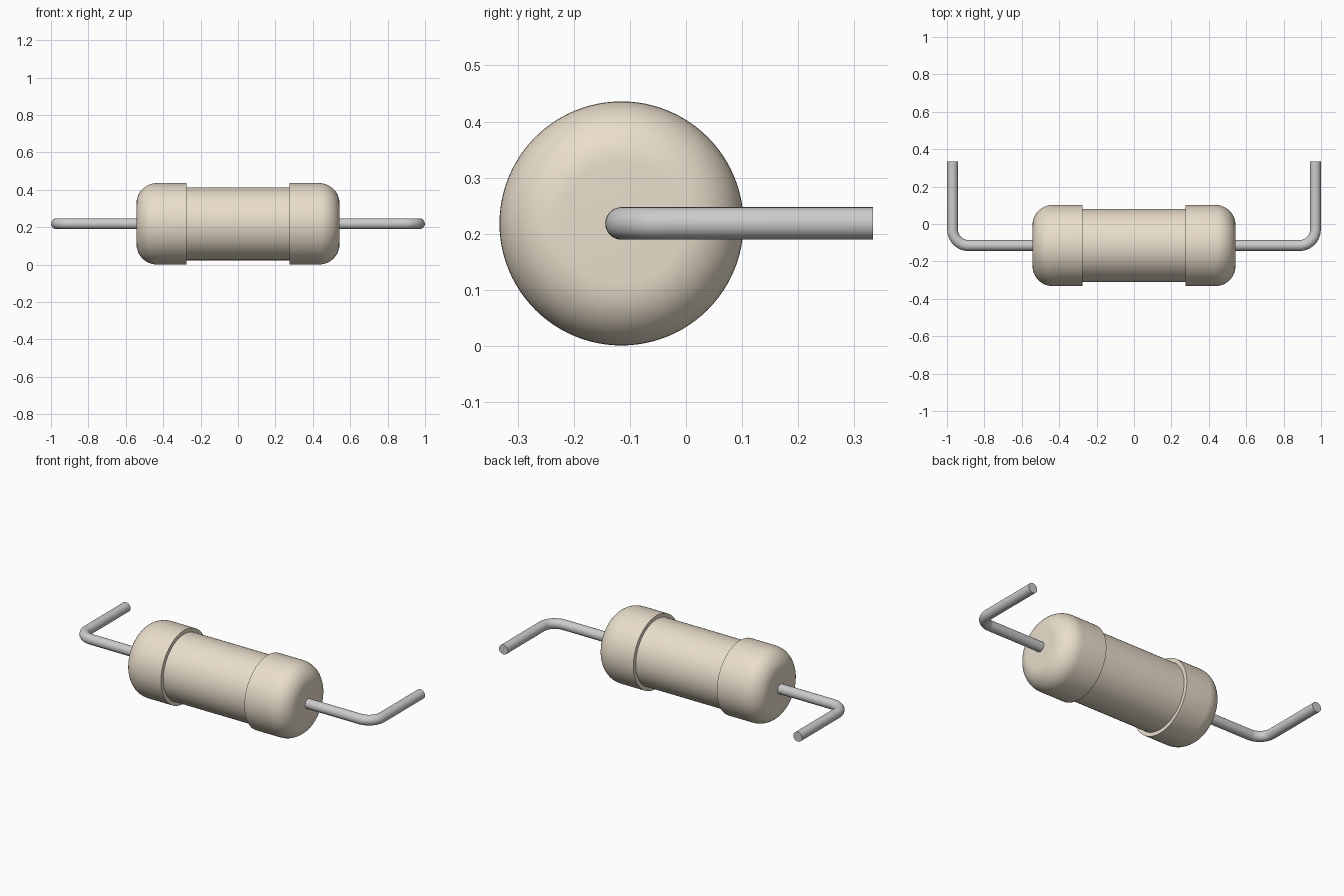
import bpy, bmesh
from math import sin, cos, pi, radians
from mathutils import Vector

if "Cube" in bpy.data.objects:
    bpy.data.objects.remove(bpy.data.objects["Cube"])

AXIS_Y, AXIS_Z = -0.115, 0.2185


def tube(name, stations, sides):
    """Skin round rings; each station is (x, y, heading angle, radius)."""
    bm = bmesh.new()
    rings = []
    for x, y, a, r in stations:
        side = Vector((-sin(a), cos(a), 0))
        ring = []
        for i in range(sides):
            t = 2 * pi * i / sides
            ring.append(bm.verts.new(Vector((x, y, AXIS_Z)) + side * r * cos(t)
                                     + Vector((0, 0, r * sin(t)))))
        rings.append(ring)
    for p, q in zip(rings, rings[1:]):
        for i in range(sides):
            j = (i + 1) % sides
            bm.faces.new((p[i], p[j], q[j], q[i]))
    bm.faces.new(rings[0])
    bm.faces.new(rings[-1])
    bmesh.ops.recalc_face_normals(bm, faces=bm.faces)
    mesh = bpy.data.meshes.new(name)
    bm.to_mesh(mesh)
    bm.free()
    obj = bpy.data.objects.new(name, mesh)
    bpy.context.collection.objects.link(obj)
    bpy.ops.object.select_all(action='DESELECT')
    obj.select_set(True)
    bpy.context.view_layer.objects.active = obj
    bpy.ops.object.shade_smooth_by_angle(angle=radians(30))
    return obj


def material(name, color):
    mat = bpy.data.materials.new(name)
    mat.diffuse_color = color
    mat.use_nodes = True
    mat.node_tree.nodes["Principled BSDF"].inputs["Base Color"].default_value = mat.diffuse_color
    return mat


# Ceramic body: rounded end caps with a slimmer waist between them
R, FILLET, HALF = 0.2175, 0.109, 0.543
half = [(0.275, 0.195), (0.275, R)]
for k in range(13):
    t = pi / 2 * k / 12
    half.append((HALF - FILLET + FILLET * sin(t), R - FILLET + FILLET * cos(t)))
profile = [(-x, r) for x, r in reversed(half)] + half
body = tube("resistor_body", [(x, AXIS_Y, 0, r) for x, r in profile], 96)
body.data.materials.append(material("tan_ceramic", (0.82, 0.73, 0.60, 1)))

# Wire leads: straight out of the cap, bent back towards +y, mirrored
WIRE, BEND, OUT = 0.029, 0.085, 0.97
path = [(0.52, AXIS_Y, 0, WIRE)]
for k in range(13):
    t = pi / 2 * k / 12
    path.append((OUT - BEND + BEND * sin(t), AXIS_Y + BEND - BEND * cos(t), t, WIRE))
path.append((OUT, 0.333, pi / 2, WIRE))
leads = tube("wire_leads", path, 32)
leads.modifiers.new("mirror", 'MIRROR').use_axis[0] = True
leads.data.materials.append(material("tinned_wire", (0.78, 0.78, 0.76, 1)))
